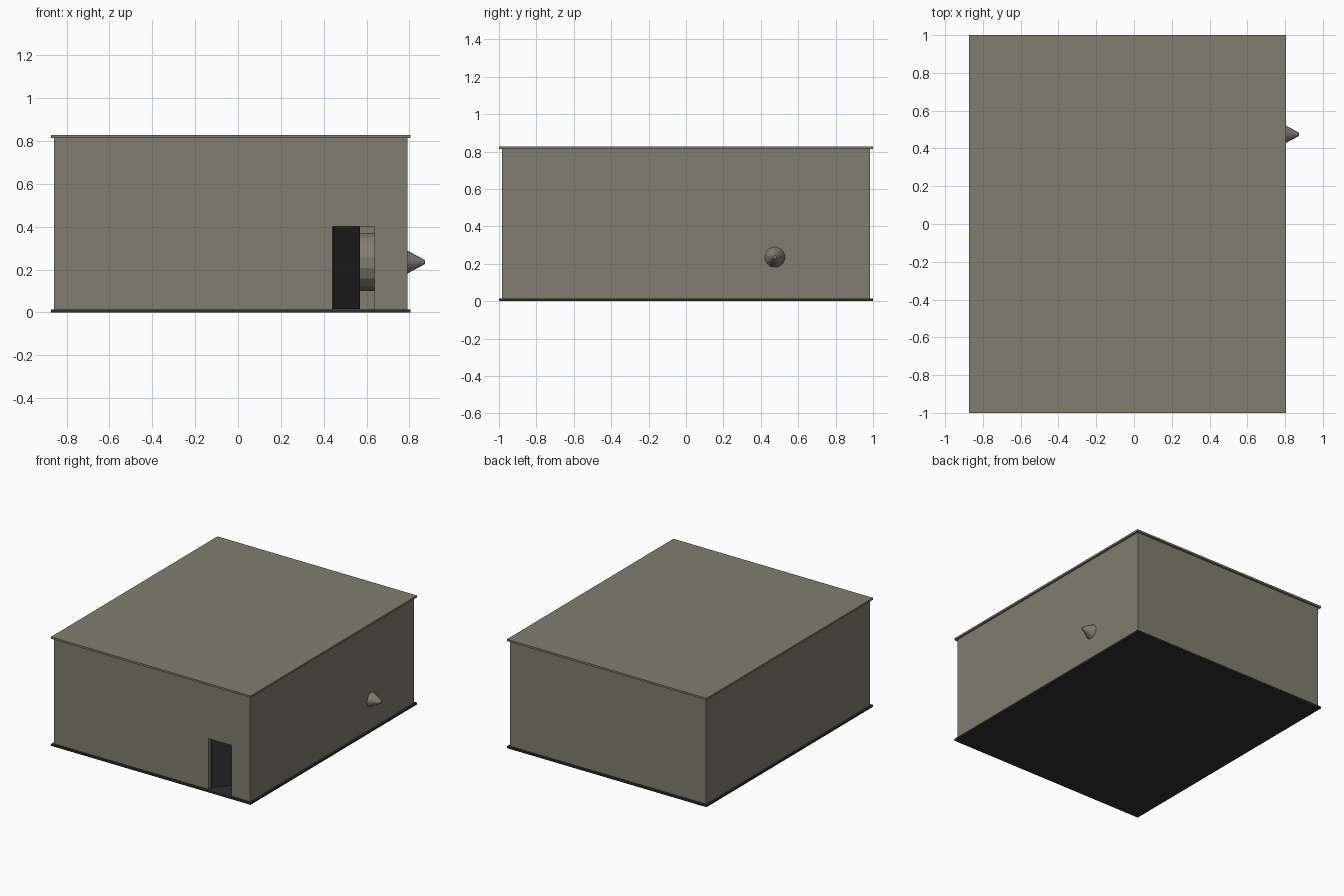
import bpy, bmesh, math
from mathutils import Matrix, Vector

if "Cube" in bpy.data.objects:
    bpy.data.objects.remove(bpy.data.objects["Cube"])


def material(name, rgb):
    m = bpy.data.materials.new(name)
    m.diffuse_color = (*rgb, 1)
    m.use_nodes = True
    m.node_tree.nodes["Principled BSDF"].inputs["Base Color"].default_value = m.diffuse_color
    return m


OLIVE = material("olive_grey", (0.215, 0.208, 0.158))
DARK = material("charcoal", (0.028, 0.028, 0.029))


def finish(bm, name, mat):
    bmesh.ops.recalc_face_normals(bm, faces=bm.faces)
    me = bpy.data.meshes.new(name)
    bm.to_mesh(me)
    bm.free()
    ob = bpy.data.objects.new(name, me)
    bpy.context.collection.objects.link(ob)
    me.materials.append(mat)
    return ob


def prism(name, pts, direction, mat):
    """Extrude a closed 3D outline along a vector."""
    bm = bmesh.new()
    face = bm.faces.new([bm.verts.new(p) for p in pts])
    ext = bmesh.ops.extrude_face_region(bm, geom=[face], use_keep_orig=True)
    moved = [g for g in ext["geom"] if isinstance(g, bmesh.types.BMVert)]
    bmesh.ops.translate(bm, verts=moved, vec=Vector(direction))
    return finish(bm, name, mat)


def box(name, x0, x1, y0, y1, z0, z1, mat):
    pts = [(x0, y0, z0), (x1, y0, z0), (x1, y1, z0), (x0, y1, z0)]
    return prism(name, pts, (0, 0, z1 - z0), mat)


def lathe_x(name, profile, y, z, sides, mat):
    """Faceted body turned around an axis along x; profile is (x, radius)."""
    bm = bmesh.new()
    rings = []
    for x, r in profile:
        rings.append([bm.verts.new((x, y + r * math.cos(a), z + r * math.sin(a)))
                      for a in (2 * math.pi * (i + 0.5) / sides for i in range(sides))])
    for a, b in zip(rings, rings[1:]):
        for i in range(sides):
            j = (i + 1) % sides
            bm.faces.new((a[i], a[j], b[j], b[i]))
    bm.faces.new(rings[0])
    bm.faces.new(rings[-1])
    return finish(bm, name, mat)


# Floor and roof slabs
box("floor", -0.873, 0.806, -1, 1, 0, 0.014, DARK)
box("roof", -0.873, 0.806, -1, 1, 0.814, 0.828, OLIVE)

# Walls: U-shaped plan, then front wall with a doorway notch
X0, X1, Y, T = -0.859, 0.791, 0.984, 0.03
plan = [(X0, -Y + T), (X0 + T, -Y + T), (X0 + T, Y - T), (X1 - T, Y - T),
        (X1 - T, -Y + T), (X1, -Y + T), (X1, Y), (X0, Y)]
prism("side_and_back_walls", [(x, y, 0.014) for x, y in plan], (0, 0, 0.8), OLIVE)
DX0, DX1, DZ = 0.44, 0.636, 0.40
front = [(X0, 0.014), (DX0, 0.014), (DX0, DZ), (DX1, DZ), (DX1, 0.014),
         (X1, 0.014), (X1, 0.814), (X0, 0.814)]
prism("front_wall", [(x, -Y, z) for x, z in front], (0, T, 0), OLIVE)

# Door standing ajar, hinged on the left and swung inward
door = box("door", 0, 0.195, 0, 0.012, 0.015, DZ, DARK)
door.matrix_world = Matrix.Translation((DX0 + 0.006, -Y + T, 0)) @ Matrix.Rotation(math.radians(51), 4, 'Z')

# Stored pointed cylinder whose nose pierces the right wall
lathe_x("stored_cylinder", [(-0.6, 0.07), (-0.45, 0.137), (0.64, 0.137),
                            (0.861, 0.016), (0.873, 0.009)], 0.475, 0.235, 16, OLIVE)

# Cradles under the cylinder
for i, x in enumerate((-0.3, 0.3)):
    box(f"cradle_{i + 1}", x - 0.04, x + 0.04, 0.38, 0.57, 0.014, 0.12, DARK)
